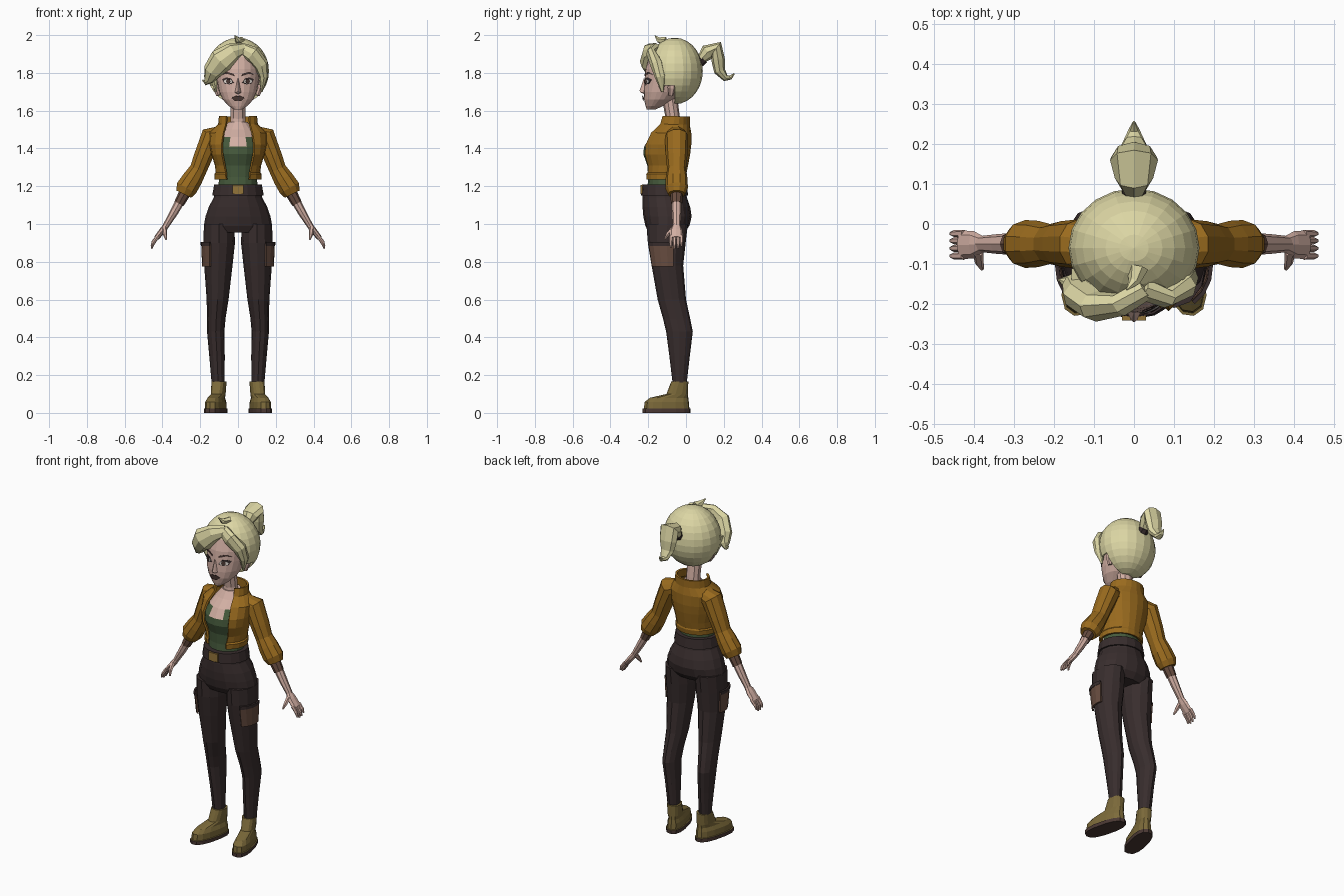
import bpy, bmesh, math
from mathutils import Vector, Matrix

def material(name, hexcol):
    lin = []
    for i in (0, 2, 4):
        c = int(hexcol[i:i + 2], 16) / 255
        lin.append(c / 12.92 if c <= 0.04045 else ((c + 0.055) / 1.055) ** 2.4)
    m = bpy.data.materials.new(name)
    m.diffuse_color = (*lin, 1)
    return m

SKIN = material("skin", "D2AFA3")
HAIR = material("blonde_hair", "DCD6A4")
JACKET = material("mustard_jacket", "9A6B1E")
PANTS = material("dark_trousers", "382D2D")
GREEN = material("green_top", "465A3C")
BOOT = material("olive_leather", "7C6A3A")
BROWN = material("brown_leather", "684D40")
SOLE = material("deep_brown", "4A3833")
WHITE = material("eye_white", "DDD6CF")
GOLD = material("buckle_gold", "94753A")

def build(name, bm, mats, rule=None, mirror=False, thick=0):
    bmesh.ops.recalc_face_normals(bm, faces=bm.faces)
    if rule:
        for f in bm.faces:
            f.material_index = rule(f.calc_center_median())
    me = bpy.data.meshes.new(name)
    bm.to_mesh(me)
    bm.free()
    for m in mats:
        me.materials.append(m)
    ob = bpy.data.objects.new(name, me)
    bpy.context.collection.objects.link(ob)
    if thick:
        s = ob.modifiers.new("thickness", 'SOLIDIFY')
        s.thickness, s.offset = thick, 0
    if mirror:
        ob.modifiers.new("mirror", 'MIRROR').use_mirror_merge = False
    return ob

def loft(rings, closed=True):
    """Skin a list of equal-length point rings."""
    bm = bmesh.new()
    rows = [[bm.verts.new(p) for p in r] for r in rings]
    n = len(rows[0])
    for a, b in zip(rows, rows[1:]):
        for i in range(n if closed else n - 1):
            j = (i + 1) % n
            bm.faces.new((a[i], a[j], b[j], b[i]))
    if closed:
        bm.faces.new(rows[0])
        bm.faces.new(rows[-1])
    return bm

def ring(z, cx, rx, front, back, n=12, a0=0, a1=2 * math.pi, power=1):
    """Level ring; angle 0 faces front and a quarter turn faces +x."""
    full = a1 - a0 > 6.28
    pts = []
    for i in range(n):
        a = a0 + (a1 - a0) * i / (n if full else n - 1)
        s, c = math.sin(a), math.cos(a)
        s, c = [math.copysign(abs(v) ** power, v) for v in (s, c)]
        pts.append(Vector((cx + rx * s, (front + back) / 2 - (back - front) / 2 * c, z)))
    return pts

def tube(path, n=8, ref=(0, 1, 0)):
    """Rings across a path of (x, y, z, radius along ref, other radius)."""
    P = [Vector(p[:3]) for p in path]
    rings = []
    for i, p in enumerate(path):
        t = (P[min(i + 1, len(P) - 1)] - P[max(i - 1, 0)]).normalized()
        u = Vector(ref)
        u = (u - t * u.dot(t)).normalized()
        w = t.cross(u)
        rings.append([P[i] + u * p[3] * math.cos(k * math.tau / n)
                      + w * p[4] * math.sin(k * math.tau / n) for k in range(n)])
    return loft(rings)

def hull(pts):
    bm = bmesh.new()
    for p in pts:
        bm.verts.new(p)
    bmesh.ops.convex_hull(bm, input=bm.verts)
    return bm

# Head: (z, half width, front y, back y)
HEAD = [(1.605, .02, -.208, -.165), (1.625, .05, -.214, -.12), (1.66, .082, -.222, -.06),
        (1.70, .1, -.224, -.02), (1.76, .112, -.22, .02), (1.82, .115, -.214, .03),
        (1.90, .1, -.19, .03), (1.95, .05, -.13, -.01)]
build("head", loft([ring(z, 0, r, f, b, 20) for z, r, f, b in HEAD]), [SKIN])
build("neck", tube([(0, -.07, 1.47, .045, .05), (0, -.07, 1.56, .038, .041),
                    (0, -.085, 1.66, .04, .043)], 10), [SKIN])

def face_y(x, z):
    for p, q in zip(HEAD, HEAD[1:]):
        if p[0] <= z <= q[0]:
            t = (z - p[0]) / (q[0] - p[0])
            r, f, b = [p[k] + (q[k] - p[k]) * t for k in (1, 2, 3)]
            return (f + b) / 2 - (b - f) / 2 * math.sqrt(max(0, 1 - (x / r) ** 2))

def patch(name, pts, mat, off, mirror=True):
    bm = bmesh.new()
    bm.faces.new([bm.verts.new((x, face_y(x, z) - off, z)) for x, z in pts])
    build(name, bm, [mat], mirror=mirror, thick=.002)

def oval(cx, cz, rx, rz, n=10):
    return [(cx + rx * math.cos(k * math.tau / n), cz + rz * math.sin(k * math.tau / n)) for k in range(n)]

# Face details
patch("eye_rim", [(.022, 1.748), (.04, 1.772), (.062, 1.776), (.084, 1.766), (.072, 1.743), (.045, 1.739)], PANTS, .003)
patch("eye_white", oval(.052, 1.755, .023, .012), WHITE, .006)
patch("iris", oval(.052, 1.756, .011, .0125), SOLE, .009)
patch("eyebrow", [(.02, 1.783), (.022, 1.795), (.06, 1.806), (.088, 1.79), (.06, 1.796)], SOLE, .003)
patch("lips", [(-.035, 1.667), (-.012, 1.68), (0, 1.676), (.012, 1.68), (.035, 1.667),
               (.014, 1.65), (-.014, 1.65)], SOLE, .008, False)
build("nose", hull([(0, -.222, 1.775), (0, -.246, 1.705), (.008, -.24, 1.696), (-.008, -.24, 1.696),
                    (.02, -.215, 1.694), (-.02, -.215, 1.694), (0, -.215, 1.685)]), [SKIN])
build("ear", tube([(.105, -.08, 1.68, .012, .012), (.118, -.075, 1.72, .022, .014),
                   (.12, -.07, 1.76, .024, .014)], 6), [SKIN], mirror=True)

# Hair shell with the face opening removed
bm = bmesh.new()
bmesh.ops.create_uvsphere(bm, u_segments=20, v_segments=14, radius=1,
                          matrix=Matrix.Translation((0, -.06, 1.81)) @ Matrix.Diagonal((.158, .143, .17, 1)))
gone = []
for f in bm.faces:
    c = f.calc_center_median()
    if (c.y < -.125 and c.z < 1.88) or (c.y < -.06 and c.z < 1.73):
        gone.append(f)
bmesh.ops.delete(bm, geom=gone, context='FACES')
build("hair_shell", bm, [HAIR], thick=.012)
# Locks
build("swept_fringe", tube([(.03, -.16, 1.93, .03, .03), (-.03, -.2, 1.91, .03, .05),
      (-.09, -.205, 1.865, .04, .066), (-.135, -.175, 1.81, .04, .05),
      (-.155, -.15, 1.765, .03, .028), (-.172, -.145, 1.748, .016, .014),
      (-.188, -.14, 1.762, .003, .003)]), [HAIR])
build("side_lock", tube([(.02, -.16, 1.93, .03, .03), (.075, -.185, 1.9, .025, .045),
      (.12, -.155, 1.845, .035, .04), (.137, -.135, 1.78, .03, .024),
      (.125, -.125, 1.70, .006, .005)]), [HAIR])
build("left_sideburn", tube([(-.13, -.13, 1.82, .035, .03), (-.128, -.12, 1.76, .025, .02),
      (-.115, -.12, 1.70, .005, .005)], 6), [HAIR])
build("crown_wisp", tube([(.01, -.11, 1.965, .022, .03), (0, -.145, 1.975, .014, .016),
      (-.018, -.165, 1.998, .002, .002)], 6), [HAIR])
build("ponytail", tube([(0, .075, 1.865, .024, .022), (0, .115, 1.91, .048, .042),
      (0, .16, 1.93, .06, .042), (0, .17, 1.87, .056, .036), (0, .178, 1.81, .042, .03),
      (0, .21, 1.772, .026, .018), (0, .236, 1.775, .014, .011), (0, .256, 1.797, .003, .003)],
      ref=(1, 0, 0)), [HAIR])
build("hair_tie", tube([(0, .07, 1.858, .03, .03), (0, .09, 1.876, .03, .03)], 8, (1, 0, 0)), [PANTS])

# Top and bare chest
TOP = [(1.18, .105, -.205, -.02), (1.25, .1, -.2, -.02), (1.31, .105, -.205, -.01),
       (1.37, .122, -.226, 0), (1.41, .122, -.222, 0), (1.46, .105, -.19, .005),
       (1.50, .085, -.145, .005), (1.54, .05, -.115, -.01)]
build("top_and_chest", loft([ring(z, 0, r, f, b, 16) for z, r, f, b in TOP]), [GREEN, SKIN],
      lambda c: int(c.z > 1.46 or (c.z > 1.43 and abs(c.x) < .025)))

# Open jacket: (z, half width, front, back, half opening)
COAT = [(1.235, .118, -.218, -.005, .06), (1.262, .12, -.222, 0, .062), (1.27, .113, -.216, -.003, .062),
        (1.31, .116, -.22, .005, .07), (1.37, .135, -.24, .016, .082), (1.42, .145, -.232, .022, .084),
        (1.48, .148, -.195, .022, .075), (1.525, .1, -.15, .014, .062), (1.57, .095, -.135, .014, .058)]
rings = []
for z, r, f, b, o in COAT:
    a = math.asin(o / r)
    rings.append(ring(z, 0, r, f, b, 17, a, math.tau - a))
build("jacket_body", loft(rings, False), [JACKET], thick=.012)
build("jacket_sleeve", tube([(.095, -.055, 1.475, .05, .045), (.14, -.05, 1.465, .062, .06),
      (.183, -.05, 1.36, .057, .052), (.21, -.05, 1.29, .05, .048), (.24, -.05, 1.24, .058, .056),
      (.272, -.05, 1.19, .06, .06), (.288, -.05, 1.158, .046, .046)], 10), [JACKET], mirror=True)

# Arms and hands
build("forearm_wrap", tube([(.265, -.05, 1.195, .034, .034), (.312, -.05, 1.108, .03, .027)]), [BROWN], mirror=True)
build("forearm", tube([(.29, -.05, 1.15, .028, .026), (.34, -.05, 1.06, .025, .022),
                       (.385, -.05, .985, .02, .016)]), [SKIN], mirror=True)
build("palm", tube([(.378, -.05, .995, .02, .016), (.4, -.052, .965, .034, .017),
                    (.432, -.052, .925, .036, .014)]), [SKIN], mirror=True)
for i, (y, d) in enumerate([(-.08, .0), (-.061, .008), (-.042, .006), (-.024, -.006)]):
    build("finger_%d" % (i + 1), tube([(.425, y, .935, .0095, .011), (.45, y, .9 - d, .009, .009),
          (.458, y, .877 - d, .005, .005)], 6), [SKIN], mirror=True)
build("thumb", tube([(.39, -.07, .975, .014, .014), (.387, -.097, .945, .011, .011),
                     (.38, -.112, .918, .005, .005)], 6, (1, 0, 0)), [SKIN], mirror=True)

# Trousers: hips, waistband, legs
HIPS = [(1.2, .118, -.225, -.005), (1.14, .128, -.23, .005), (1.09, .155, -.23, .022),
        (1.04, .172, -.226, .03), (.99, .181, -.215, .018), (.955, .165, -.195, -.01)]
build("hips", loft([ring(z, 0, r, f, b, 16) for z, r, f, b in HIPS]), [PANTS])
build("waistband", loft([ring(z, 0, r, f, b, 16) for z, r, f, b in
      [(1.152, .136, -.238, .011), (1.21, .126, -.234, .004)]]), [PANTS])
build("belt_buckle", hull([(x, y, z) for x in (-.03, .03) for y in (-.242, -.215) for z in (1.158, 1.207)]), [GOLD])
LEG = [(1.0, .1, .08, -.21, .01), (.9, .1, .084, -.202, -.002), (.78, .104, .075, -.182, -.015),
       (.6, .108, .058, -.15, 0), (.5, .115, .049, -.122, .022), (.43, .118, .046, -.105, .036),
       (.3, .111, .041, -.088, .02), (.15, .105, .034, -.07, .003)]
build("trouser_leg", loft([ring(*l) for l in LEG]), [PANTS], mirror=True)
# Thigh pockets
def pocket(name, levels, mat):
    build(name, loft([ring(*l, n=5, a0=.55, a1=1.95) for l in levels], False), [mat], mirror=True, thick=.01)
pocket("thigh_pocket", [(.895, .1, .09, -.21, .0), (.775, .104, .081, -.19, -.01)], BROWN)
pocket("pocket_flap", [(.905, .1, .093, -.213, .002), (.885, .1, .092, -.211, .0)], PANTS)

# Boots, turned outward
SHOE = [(0, .052, -.235, .025), (.022, .052, -.235, .025), (.023, .046, -.228, .02),
        (.058, .045, -.224, .017), (.08, .036, -.195, .014), (.1, .036, -.105, .012),
        (.165, .039, -.078, .013)]
bm = loft([ring(z, .1, r, f, b, 14, power=.8) for z, r, f, b in SHOE])
bmesh.ops.rotate(bm, verts=bm.verts, cent=(.103, -.03, 0), matrix=Matrix.Rotation(math.radians(14), 3, 'Z'))
build("boot", bm, [BOOT, SOLE], lambda c: int(c.z < .0225), mirror=True)
